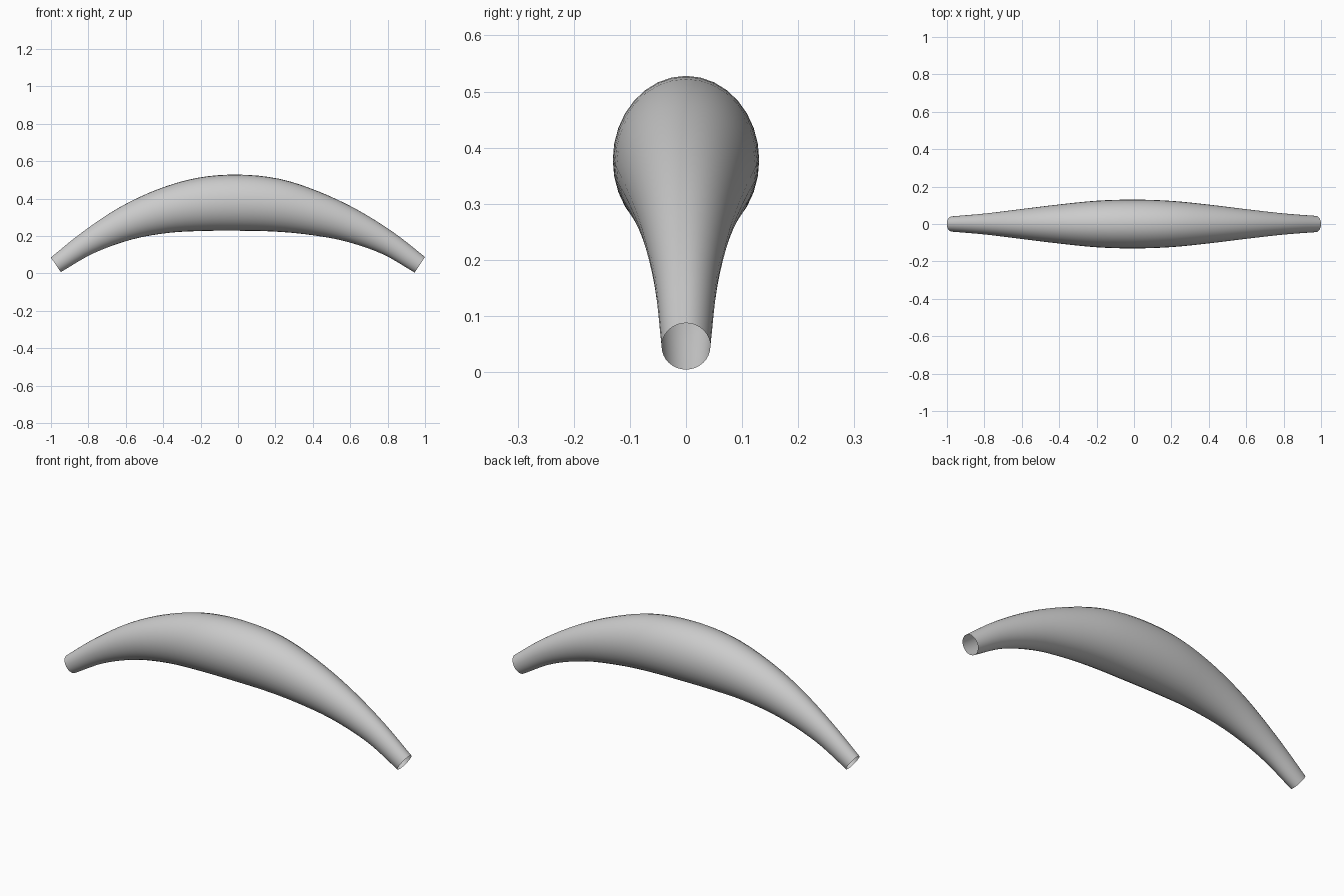
import bpy, bmesh
from math import sin, cos, pi
from mathutils import Vector

if "Cube" in bpy.data.objects:
    bpy.data.objects.remove(bpy.data.objects["Cube"])

# Spine stations: x, z, half height across the spine
STATIONS = [(-0.974, 0.046, 0.047), (-0.8, 0.165, 0.064), (-0.6, 0.267, 0.092),
            (-0.4, 0.333, 0.120), (-0.2, 0.369, 0.143), (0, 0.378, 0.150),
            (0.2, 0.365, 0.142), (0.4, 0.323, 0.119), (0.6, 0.258, 0.091),
            (0.8, 0.162, 0.065), (0.972, 0.046, 0.050)]
WIDTH_RATIO = 0.87
SIDES, STEPS = 32, 4

pts = [Vector(s) for s in STATIONS]
pts = [2 * pts[0] - pts[1]] + pts + [2 * pts[-1] - pts[-2]]


def spline(i, t):
    """Catmull-Rom point and tangent on segment i."""
    a, b, c, d = pts[i:i + 4]
    k1, k2, k3 = c - a, 2 * a - 5 * b + 4 * c - d, 3 * b - a - 3 * c + d
    return (b + 0.5 * (k1 * t + k2 * t * t + k3 * t ** 3),
            0.5 * (k1 + 2 * k2 * t + 3 * k3 * t * t))


# Curved, tapering tube with open ends
segments = len(STATIONS) - 1
samples = [spline(i, s / STEPS) for i in range(segments) for s in range(STEPS)]
samples.append(spline(segments - 1, 1.0))

bm = bmesh.new()
rings = []
for p, tan in samples:
    direction = Vector((tan.x, 0, tan.y)).normalized()
    up = Vector((-direction.z, 0, direction.x))
    ring = []
    for k in range(SIDES):
        a = 2 * pi * k / SIDES
        co = Vector((p.x, 0, p.y)) + up * (p.z * sin(a))
        co.y = p.z * WIDTH_RATIO * cos(a)
        ring.append(bm.verts.new(co))
    rings.append(ring)
for r0, r1 in zip(rings, rings[1:]):
    for k in range(SIDES):
        n = (k + 1) % SIDES
        bm.faces.new((r0[k], r0[n], r1[n], r1[k]))

# Make the shell face outward
bm.normal_update()
if sum(f.normal.y * f.calc_center_median().y for f in bm.faces) < 0:
    bmesh.ops.reverse_faces(bm, faces=bm.faces[:])
for f in bm.faces:
    f.smooth = True

mesh = bpy.data.meshes.new("curved_tube")
bm.to_mesh(mesh)
bm.free()
bpy.context.collection.objects.link(bpy.data.objects.new("curved_tube", mesh))
